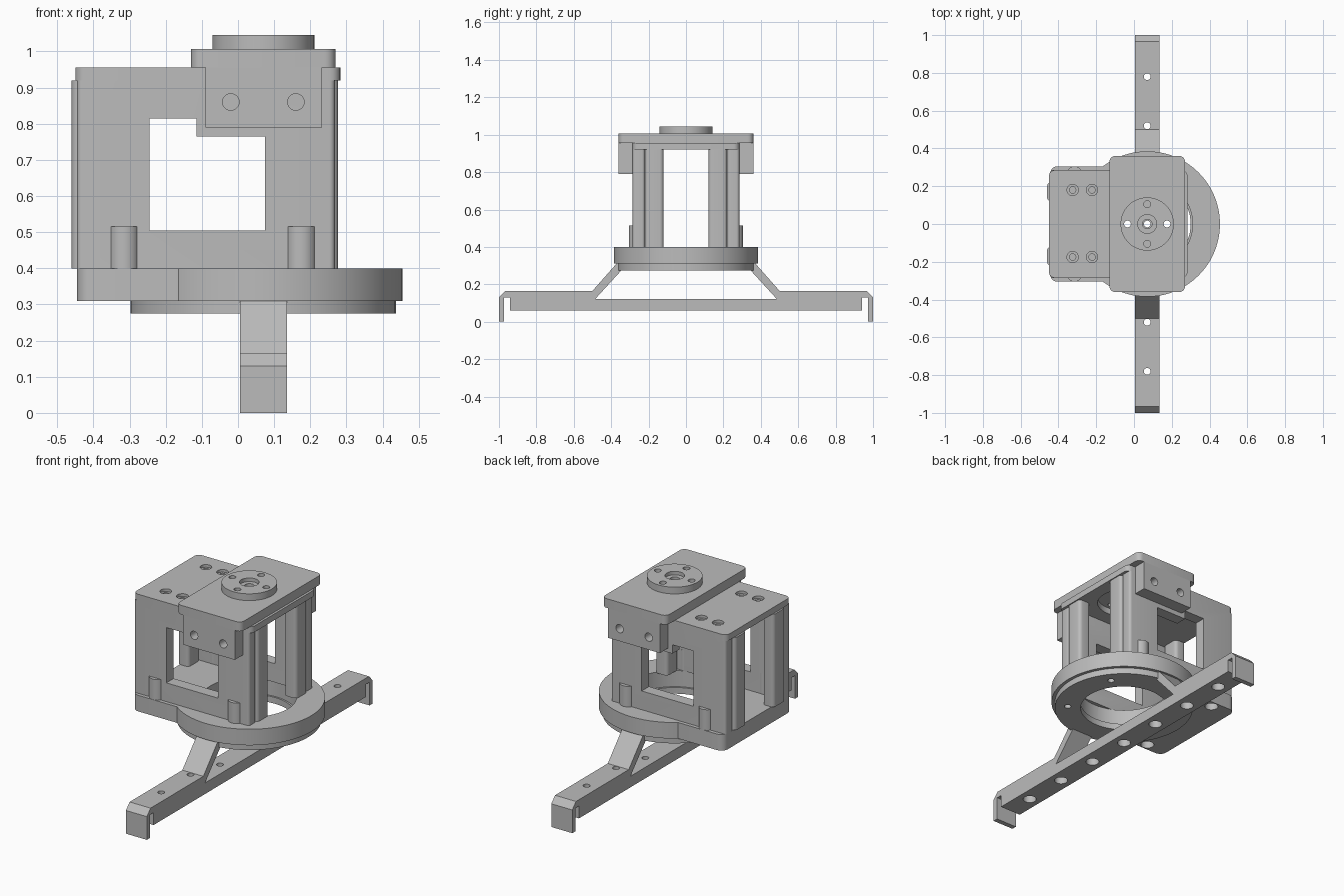
import bpy, math
from mathutils import Vector

default = bpy.data.objects.get("Cube")
if default:
    bpy.data.objects.remove(default, do_unlink=True)

grey = bpy.data.materials.new("light_grey")
grey.use_nodes = True
COLOUR = (0.5, 0.5, 0.5, 1)
grey.diffuse_color = COLOUR
grey.node_tree.nodes["Principled BSDF"].inputs["Base Color"].default_value = COLOUR

AXIS_X = 0.07   # vertical axis of the turntable ring and the output disc


def prism(name, outline, lo, hi, axis="z"):
    """Extrude a 2D outline along an axis."""
    place = {"x": lambda a, b, h: (h, a, b),
             "y": lambda a, b, h: (a, h, b),
             "z": lambda a, b, h: (a, b, h)}[axis]
    n = len(outline)
    verts = [place(a, b, h) for h in (lo, hi) for a, b in outline]
    faces = [list(range(n))[::-1], list(range(n, 2 * n))]
    faces += [[i, (i + 1) % n, (i + 1) % n + n, i + n] for i in range(n)]
    mesh = bpy.data.meshes.new(name)
    mesh.from_pydata(verts, [], faces)
    area = sum(outline[i - 1][0] * outline[i][1] - outline[i][0] * outline[i - 1][1]
               for i in range(n))
    if (area < 0) != (axis == "y"):
        mesh.flip_normals()
    mesh.materials.append(grey)
    obj = bpy.data.objects.new(name, mesh)
    bpy.context.collection.objects.link(obj)
    return obj


def circle(x, y, r, n=32):
    return [(x + r * math.cos(math.tau * i / n), y + r * math.sin(math.tau * i / n))
            for i in range(n)]


def rect(x0, x1, y0, y1, r=0.0, steps=5):
    """Rectangle outline with optional rounded corners."""
    if r == 0:
        return [(x0, y0), (x1, y0), (x1, y1), (x0, y1)]
    pts = []
    corners = [(x1 - r, y1 - r), (x0 + r, y1 - r), (x0 + r, y0 + r), (x1 - r, y0 + r)]
    for k, (cx, cy) in enumerate(corners):
        for i in range(steps + 1):
            a = math.pi / 2 * (k + i / steps)
            pts.append((cx + r * math.cos(a), cy + r * math.sin(a)))
    return pts


def combine(obj, others, operation="DIFFERENCE"):
    """Apply booleans and discard the tool objects."""
    for tool in others:
        mod = obj.modifiers.new("bool", "BOOLEAN")
        mod.operation, mod.solver, mod.object = operation, "EXACT", tool
        bpy.context.view_layer.objects.active = obj
        bpy.ops.object.modifier_apply(modifier=mod.name)
        bpy.data.objects.remove(tool, do_unlink=True)


def hole(x, y, r, lo, hi, axis="z", n=24):
    return prism("cutter", circle(x, y, r, n), lo, hi, axis)


# Base: ring merged with a rounded slab towards -x
base = prism("base_ring", circle(AXIS_X, 0, 0.385, 96), 0.31, 0.40)
combine(base, [prism("slab", rect(-0.445, AXIS_X, -0.305, 0.305, 0.04), 0.31, 0.40)], "UNION")
combine(base, [hole(AXIS_X, 0, 0.24, 0.2, 0.5, n=64)]
        + [hole(-0.315, s * 0.265, 0.035, 0.2, 0.37) for s in (-1, 1)])

# Lower ring with screw holes
lower = prism("lower_ring", circle(AXIS_X, 0, 0.367, 96), 0.275, 0.31)
combine(lower, [hole(AXIS_X, 0, 0.23, 0.2, 0.5, n=64)]
        + [hole(AXIS_X + sx * 0.24, sy * 0.18, 0.018, 0.2, 0.4)
           for sx in (-1, 1) for sy in (-1, 1)])

# Frame walls, columns and bosses on both sides
WINDOW = [(-0.245, 0.505), (0.075, 0.505), (0.075, 0.765),
          (-0.115, 0.765), (-0.115, 0.815), (-0.245, 0.815)]
for side, label in ((-1, "front"), (1, "back")):
    y0, y1 = sorted((side * 0.285, side * 0.22))
    wall = prism(label + "_wall", rect(-0.445, 0.268, y0, y1, 0.015), 0.40, 0.92)
    combine(wall, [prism("cutter", WINDOW, y0 - 0.1, y1 + 0.1, "y")])
    y0, y1 = sorted((side * 0.22, side * 0.12))
    for x0, x1, end in ((-0.46, -0.39, "right"), (0.20, 0.277, "left")):
        prism(f"{label}_{end}_column", rect(x0, x1, y0, y1, 0.02), 0.40, 0.92)
    for x, end in ((-0.315, "right"), (0.175, "left")):
        prism(f"{label}_{end}_boss", circle(x, side * 0.262, 0.043), 0.40, 0.515)

# Top plate with counterbored screw holes
plate = prism("top_plate", rect(-0.45, 0.283, -0.285, 0.285, 0.03), 0.92, 0.955)
cuts = [hole(AXIS_X, 0, 0.14, 0.8, 1.0, n=48)]
for x in (-0.325, -0.222):
    for y in (-0.175, 0.18):
        cuts += [hole(x, y, 0.03, 0.94, 1.0), hole(x, y, 0.017, 0.925, 1.0)]
combine(plate, cuts)

# Cap bracket with a skirt on each side
DISC_HOLES = [(AXIS_X + dx, dy) for dx, dy in ((0.105, 0), (-0.105, 0), (0, 0.105), (0, -0.105))]


def disc_cutters():
    return [hole(x, y, 0.018, 0.9, 1.2) for x, y in DISC_HOLES] \
        + [hole(AXIS_X, 0, 0.025, 0.9, 1.2)]


cap = prism("cap_plate", rect(-0.13, 0.27, -0.36, 0.36, 0.03), 0.955, 1.007)
combine(cap, disc_cutters())
for side, label in ((-1, "front"), (1, "back")):
    y0, y1 = sorted((side * 0.36, side * 0.287))
    skirt = prism(label + "_skirt", rect(-0.09, 0.232, y0, y1), 0.79, 0.956)
    combine(skirt, [hole(x, 0.86, 0.023, y0 - 0.01, y1 + 0.01, "y") for x in (-0.02, 0.16)])

# Output disc
disc = prism("output_disc", circle(AXIS_X, 0, 0.141, 64), 1.007, 1.045)
combine(disc, disc_cutters() + [hole(AXIS_X, 0, 0.05, 1.025, 1.2)])

# Long bar with counterbored holes
HOLE_Y = [0.26 * i for i in range(-3, 4)]
bar = prism("cross_bar", rect(0.005, 0.135, -0.94, 0.94), 0.06, 0.122)
combine(bar, [hole(AXIS_X, y, 0.035, 0, 0.10) for y in HOLE_Y]
        + [hole(AXIS_X, y, 0.018, 0, 0.2) for y in HOLE_Y])

# Bent straps: hook at the outer end, sloping leg up to the ring
STRAP = [(1.0, 0), (1.0, 0.13), (0.967, 0.165), (0.50, 0.165), (0.372, 0.31),
         (0.345, 0.31), (0.345, 0.275), (0.485, 0.122), (0.94, 0.122),
         (0.94, 0.13), (0.972, 0.13), (0.972, 0)]
for side, label in ((-1, "front"), (1, "back")):
    strap = prism(label + "_strap", [(side * a, b) for a, b in STRAP], 0.005, 0.135, "x")
    combine(strap, [hole(AXIS_X, side * y, 0.018, 0.05, 0.2) for y in (0.52, 0.78)])

# Smooth the round surfaces, keep edges sharp
for obj in bpy.context.collection.objects:
    if obj.type == "MESH" and obj.data.materials and obj.data.materials[0] == grey:
        bpy.ops.object.select_all(action="DESELECT")
        obj.select_set(True)
        bpy.context.view_layer.objects.active = obj
        bpy.ops.object.shade_smooth_by_angle(angle=math.radians(30))
